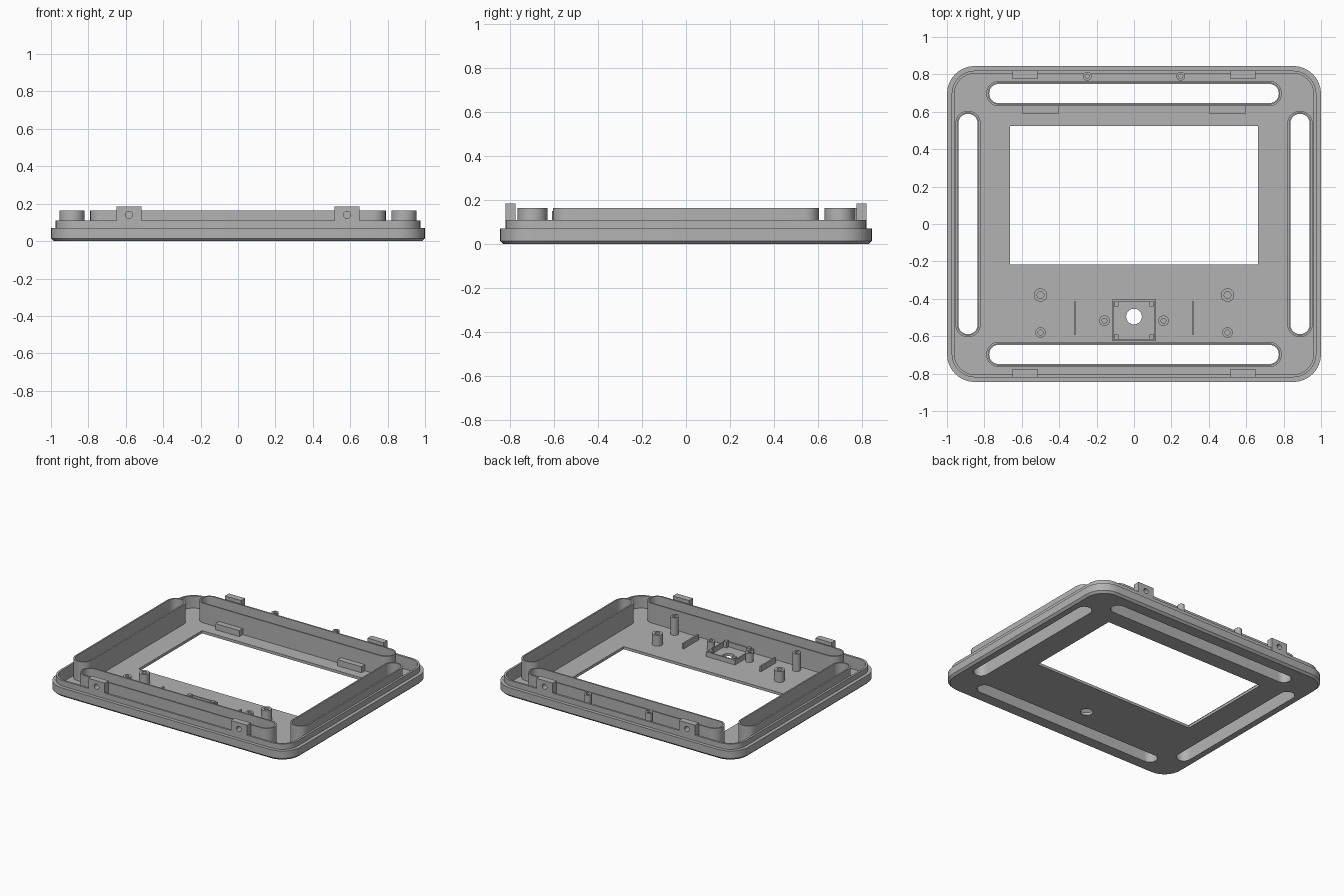
import bpy, bmesh
from math import sin, cos, pi, radians

cube = bpy.data.objects.get("Cube")
if cube:
    bpy.data.objects.remove(cube, do_unlink=True)

grey = bpy.data.materials.new("matte grey plastic")
grey.use_nodes = True
COLOUR = (0.45, 0.45, 0.45, 1)
grey.diffuse_color = COLOUR
grey.node_tree.nodes["Principled BSDF"].inputs["Base Color"].default_value = COLOUR

FLOOR = 0.02      # top of the base plate
WALL_TOP = 0.165  # top of the slot walls
HALF_X, HALF_Y, CORNER = 1.0, 0.845, 0.15


def outline(cx, cy, hx, hy, r, steps=8):
    """Rounded rectangle; a full radius gives a slot or a circle."""
    pts = []
    for quarter, (sx, sy) in enumerate(((1, 1), (-1, 1), (-1, -1), (1, -1))):
        for i in range(steps + 1):
            a = (quarter + i / steps) * pi / 2
            pts.append((cx + sx * (hx - r) + r * cos(a),
                        cy + sy * (hy - r) + r * sin(a)))
    return pts


def finish(obj):
    obj.data.materials.clear()
    obj.data.materials.append(grey)
    bpy.ops.object.select_all(action='DESELECT')
    obj.select_set(True)
    bpy.context.view_layer.objects.active = obj
    bpy.ops.object.shade_smooth_by_angle(angle=radians(30))
    return obj


def from_bmesh(name, bm):
    bmesh.ops.remove_doubles(bm, verts=bm.verts, dist=1e-5)
    bmesh.ops.recalc_face_normals(bm, faces=bm.faces)
    mesh = bpy.data.meshes.new(name)
    bm.to_mesh(mesh)
    bm.free()
    obj = bpy.data.objects.new(name, mesh)
    bpy.context.collection.objects.link(obj)
    return finish(obj)


def ring(name, cx, cy, hx, hy, r, profile):
    """Sweep a closed (inset, z) profile around a rounded rectangle."""
    bm = bmesh.new()
    loops = [[bm.verts.new((x, y, z)) for x, y in
              outline(cx, cy, hx - d, hy - d, max(r - d, 0.0))]
             for d, z in profile]
    n = len(loops[0])
    for k, a in enumerate(loops):
        b = loops[(k + 1) % len(loops)]
        for i in range(n):
            j = (i + 1) % n
            bm.faces.new((a[i], a[j], b[j], b[i]))
    return from_bmesh(name, bm)


def wall_profile(thickness, top, bottom=FLOOR):
    return [(0, bottom), (0, top), (thickness, top), (thickness, bottom)]


def post(name, x, y, r, bore, top):
    ring(name, x, y, r, r, r, wall_profile(r - bore, top))


def box(name, x0, x1, y0, y1, z0, z1):
    bm = bmesh.new()
    bmesh.ops.create_cube(bm, size=1)
    for v in bm.verts:
        v.co = (x1 if v.co.x > 0 else x0, y1 if v.co.y > 0 else y0,
                z1 if v.co.z > 0 else z0)
    return from_bmesh(name, bm)


def plate(name, outlines, thickness):
    """Flat plate centred on its own plane; inner outlines become holes."""
    curve = bpy.data.curves.new(name, 'CURVE')
    curve.dimensions = '2D'
    curve.fill_mode = 'BOTH'
    curve.extrude = thickness / 2
    for pts in outlines:
        spline = curve.splines.new('POLY')
        spline.points.add(len(pts) - 1)
        for p, (x, y) in zip(spline.points, pts):
            p.co = (x, y, 0, 1)
        spline.use_cyclic_u = True
    obj = bpy.data.objects.new(name, curve)
    bpy.context.collection.objects.link(obj)
    bpy.ops.object.select_all(action='DESELECT')
    obj.select_set(True)
    bpy.context.view_layer.objects.active = obj
    bpy.ops.object.convert(target='MESH')
    return finish(bpy.context.view_layer.objects.active)


# Four long slots: name, centre and half size
END = 0.0675
slots = [("back", 0, 0.6975, 0.79, END), ("front", 0, -0.6975, 0.79, END),
         ("left", 0.8875, 0, END, 0.605), ("right", -0.8875, 0, END, 0.605)]

# Base plate with the screen window, slot openings and sensor hole
RIM = 0.04
SLOT_EDGE = 0.016
window = [(-0.662, -0.217), (0.662, -0.217), (0.662, 0.525), (-0.662, 0.525)]
holes = [outline(x, y, hx - SLOT_EDGE, hy - SLOT_EDGE, END - SLOT_EDGE - 1e-3)
         for _, x, y, hx, hy in slots]
sensor_hole = outline(0, -0.495, 0.042, 0.042, 0.0419)
base = plate("base_plate",
             [outline(0, 0, HALF_X - RIM, HALF_Y - RIM, CORNER - RIM),
              window, sensor_hole] + holes, FLOOR)
base.location.z = FLOOR / 2

# Outer rim: chamfered foot, step and thin raised lip
ring("outer_rim", 0, 0, HALF_X, HALF_Y, CORNER,
     [(0.015, 0), (0, 0.015), (0, 0.07), (0.025, 0.07), (0.025, 0.11),
      (RIM, 0.11), (RIM, 0)])

# Walls around the slots
for side, x, y, hx, hy in slots:
    ring(side + "_slot_wall", x, y, hx, hy, END, wall_profile(0.011, WALL_TOP))

# Parts mirrored left and right
for side, s in (("left", 1), ("right", -1)):
    # Clips with a cross hole, at the front and the back
    for end, e in (("front", -1), ("back", 1)):
        clip = plate(f"{end}_{side}_clip",
                     [outline(0, 0.1025, 0.066, 0.0825, 0),
                      outline(0, 0.14, 0.019, 0.019, 0.0189)], 0.046)
        clip.rotation_euler.x = pi / 2
        clip.location = (s * 0.583, e * 0.798, 0)
    # Hollow screw posts
    post(side + "_short_post", s * 0.5, -0.38, 0.036, 0.018, 0.1)
    post(side + "_tall_post", s * 0.5, -0.58, 0.028, 0.013, 0.15)
    post(side + "_sensor_post", s * 0.158, -0.517, 0.028, 0.013, 0.085)
    post(side + "_back_post", s * 0.25, 0.79, 0.024, 0.011, WALL_TOP)
    # Thin ribs and screen ledges
    rib = s * 0.316
    box(side + "_rib", rib - 0.006, rib + 0.006, -0.592, -0.415, FLOOR, 0.06)
    ledge = s * 0.5
    box(side + "_screen_ledge", ledge - 0.098, ledge + 0.098, 0.59, 0.632,
        FLOOR, 0.065)
    # Corner pegs of the sensor mount
    for end, y in (("front", -0.605), ("back", -0.428)):
        x = s * 0.095
        box(f"{end}_{side}_sensor_peg", x - 0.013, x + 0.013,
            y - 0.013, y + 0.013, FLOOR, 0.065)

# Square frame of the sensor mount
ring("sensor_frame", 0, -0.515, 0.118, 0.11, 0, wall_profile(0.009, 0.055))
